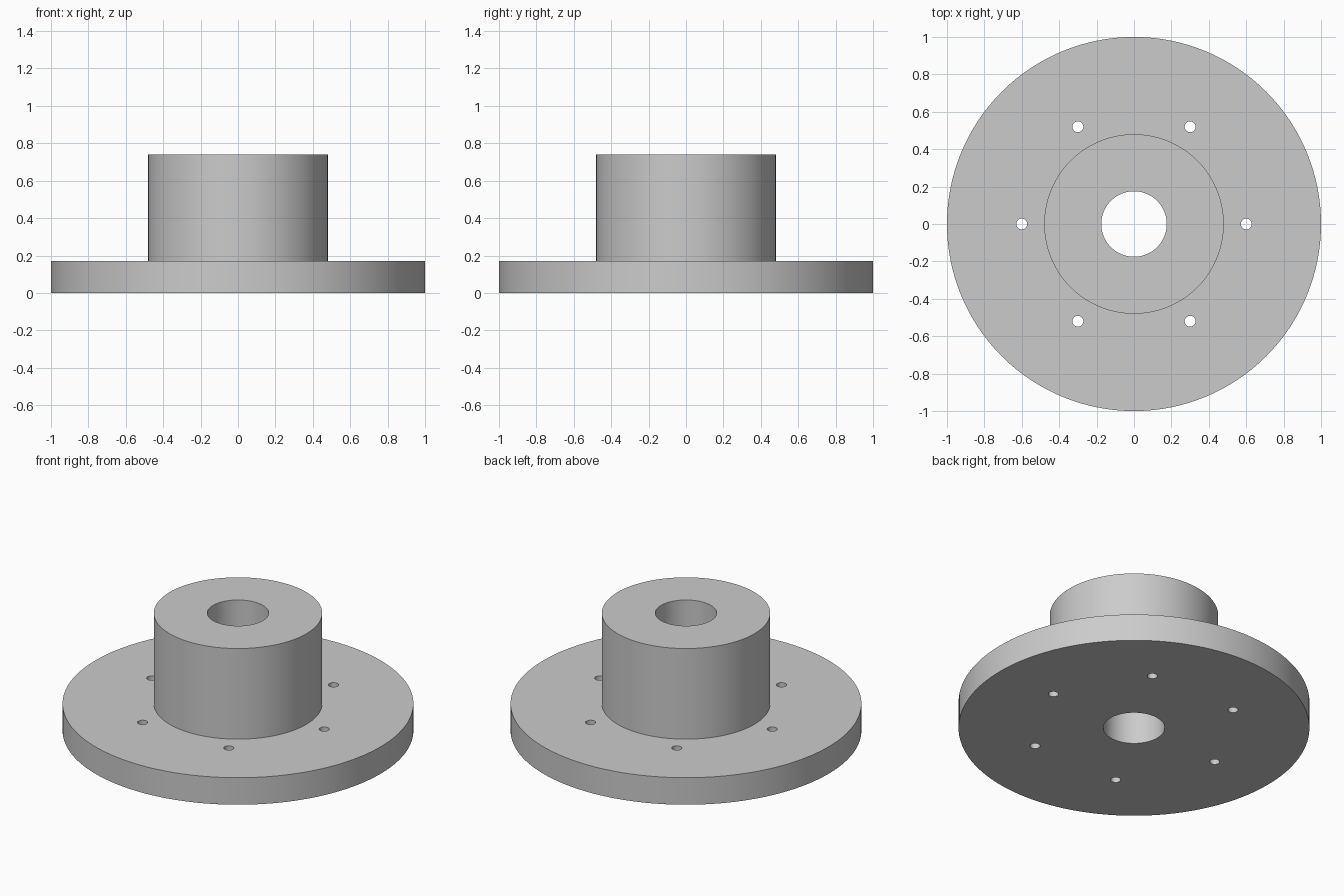
import bpy
import bmesh
from math import cos, sin, tau, radians
from mathutils import Matrix, Vector

cube = bpy.data.objects.get("Cube")
if cube:
    bpy.data.objects.remove(cube, do_unlink=True)

FLANGE_R, FLANGE_H = 1.0, 0.17
HUB_R, HUB_TOP = 0.48, 0.74
BORE_R = 0.175
BOLT_CIRCLE, BOLT_R, BOLTS = 0.6, 0.029, 6
SIDES = 128

# Plain grey metal
grey = bpy.data.materials.new("grey_metal")
grey.use_nodes = True
colour = (0.6, 0.6, 0.6, 1)
grey.diffuse_color = colour
grey.node_tree.nodes["Principled BSDF"].inputs["Base Color"].default_value = colour


def add_object(name, bm):
    mesh = bpy.data.meshes.new(name)
    bmesh.ops.recalc_face_normals(bm, faces=bm.faces)
    bm.to_mesh(mesh)
    bm.free()
    mesh.materials.append(grey)
    obj = bpy.data.objects.new(name, mesh)
    bpy.context.collection.objects.link(obj)
    return obj


# Flange, hub and bore turned from one closed profile
profile = [(BORE_R, 0), (FLANGE_R, 0), (FLANGE_R, FLANGE_H),
           (HUB_R, FLANGE_H), (HUB_R, HUB_TOP), (BORE_R, HUB_TOP)]
bm = bmesh.new()
rings = [[bm.verts.new((r * cos(tau * i / SIDES), r * sin(tau * i / SIDES), z))
          for i in range(SIDES)] for r, z in profile]
for k, ring in enumerate(rings):
    upper = rings[(k + 1) % len(rings)]
    for i in range(SIDES):
        j = (i + 1) % SIDES
        bm.faces.new((ring[i], ring[j], upper[j], upper[i]))
flanged_hub = add_object("flanged_hub", bm)

# Bolt holes drilled through the flange
bm = bmesh.new()
for i in range(BOLTS):
    a = tau * i / BOLTS
    spot = Vector((BOLT_CIRCLE * cos(a), BOLT_CIRCLE * sin(a), FLANGE_H / 2))
    bmesh.ops.create_cone(bm, cap_ends=True, segments=32, radius1=BOLT_R,
                          radius2=BOLT_R, depth=FLANGE_H * 2,
                          matrix=Matrix.Translation(spot))
cutter = add_object("bolt_hole_cutter", bm)
cutter.hide_render = True

drill = flanged_hub.modifiers.new("bolt_holes", "BOOLEAN")
drill.operation = "DIFFERENCE"
drill.solver = "EXACT"
drill.object = cutter

bpy.ops.object.select_all(action="DESELECT")
flanged_hub.select_set(True)
bpy.context.view_layer.objects.active = flanged_hub
bpy.ops.object.modifier_apply(modifier=drill.name)
bpy.data.objects.remove(cutter, do_unlink=True)

# Smooth round walls, crisp rims
bpy.ops.object.shade_smooth_by_angle(angle=radians(30))
